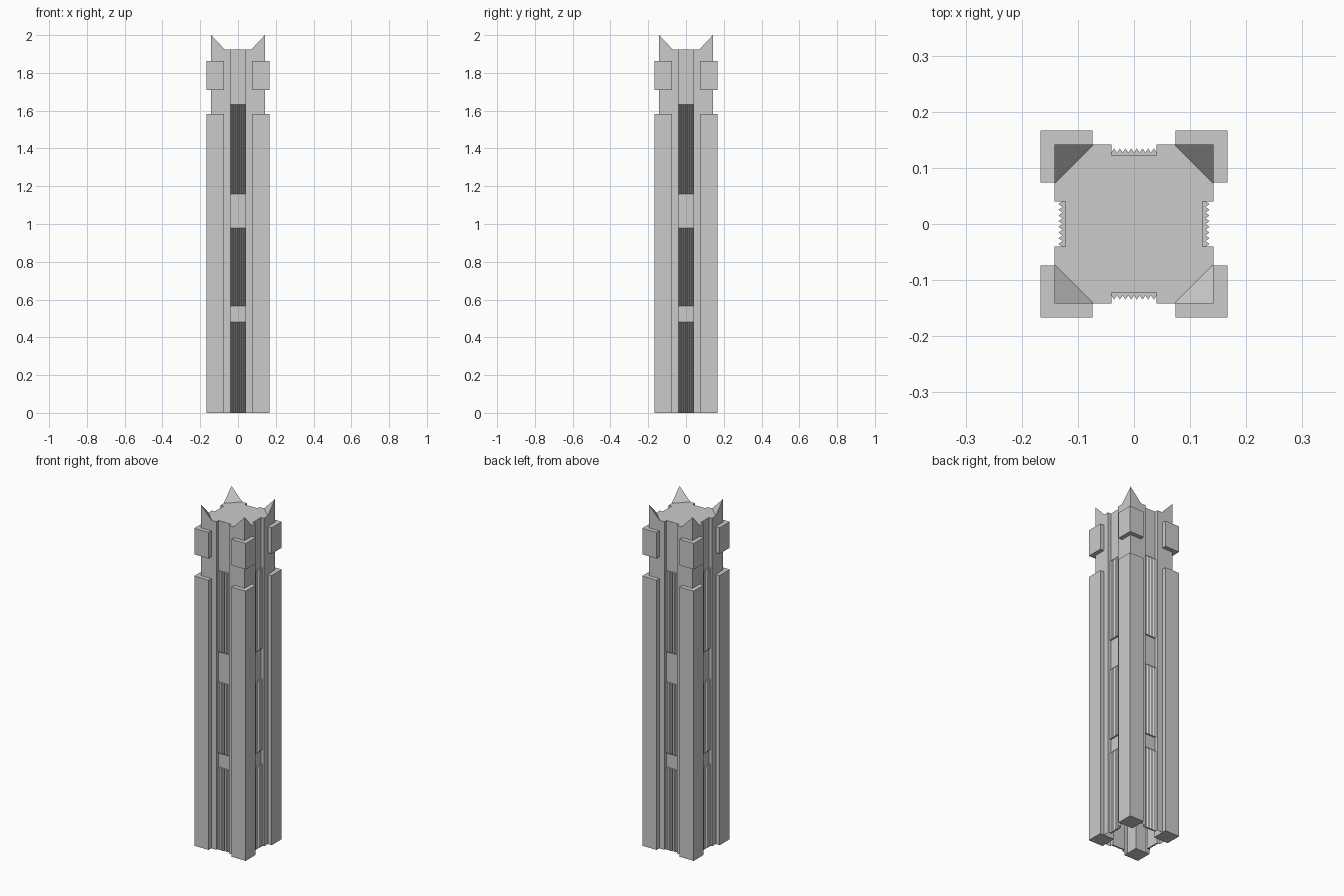
import bpy, bmesh
from math import pi
from mathutils import Matrix

if "Cube" in bpy.data.objects:
    bpy.data.objects.remove(bpy.data.objects["Cube"])

stone = bpy.data.materials.new("grey stone")
stone.use_nodes = True
GREY = (0.6, 0.6, 0.6, 1)
stone.diffuse_color = GREY
stone.node_tree.nodes["Principled BSDF"].inputs["Base Color"].default_value = GREY

CORE, FLOOR, NOTCH = 0.142, 0.1225, 0.0405   # core half width, groove floor, groove half width
INNER, OUTER = 0.074, 0.167                  # corner pier extents
ROOF, PEAK = 1.925, 2.0


def finish(name, bm):
    bmesh.ops.recalc_face_normals(bm, faces=bm.faces)
    mesh = bpy.data.meshes.new(name)
    bm.to_mesh(mesh)
    bm.free()
    mesh.materials.append(stone)
    obj = bpy.data.objects.new(name, mesh)
    bpy.context.collection.objects.link(obj)
    return obj


def prism(bm, outline, z0, z1, bottom=True):
    low = [bm.verts.new((x, y, z0)) for x, y in outline]
    high = [bm.verts.new((x, y, z1)) for x, y in outline]
    n = len(outline)
    for i in range(n):
        j = (i + 1) % n
        bm.faces.new((low[i], low[j], high[j], high[i]))
    bm.faces.new(high)
    if bottom:
        bm.faces.new(low[::-1])


def four_way(name, build):
    """Repeat a part around the four sides of the tower."""
    for i, side in enumerate(("front", "right", "back", "left")):
        bm = bmesh.new()
        build(bm)
        bm.transform(Matrix.Rotation(-i * pi / 2, 4, "Z"))
        finish(f"{name}_{side}", bm)


# Grooved core, open underneath
side = [(-CORE, -CORE), (-NOTCH, -CORE), (-NOTCH, -FLOOR), (NOTCH, -FLOOR), (NOTCH, -CORE)]
outline = []
for _ in range(4):
    outline += side
    side = [(-y, x) for x, y in side]
core = bmesh.new()
prism(core, outline, 0, ROOF, bottom=False)
finish("tower_core", core)

# Corner piers and the blocks above them
pier = [(INNER, -OUTER), (OUTER, -OUTER), (OUTER, -INNER), (INNER, -INNER)]
four_way("corner_pier", lambda bm: prism(bm, pier, 0, 1.583))
four_way("corner_block", lambda bm: prism(bm, pier, 1.71, 1.863))


# Pointed roof corners
def spike(bm):
    half = CORE / 2
    a, b, c, d = [bm.verts.new(p) for p in (
        (CORE, -CORE, ROOF), (half, -CORE, ROOF), (CORE, -half, ROOF), (CORE, -CORE, PEAK))]
    for tri in ((a, b, d), (a, c, d), (b, c, d)):
        bm.faces.new(tri)


four_way("roof_spike", spike)

# Ribbed window strips standing in the grooves
TEETH, VALLEY, TIP = 8, 0.1275, 0.1345
step = NOTCH / TEETH
ribs = [(-NOTCH + i * step, -(TIP if i % 2 else VALLEY)) for i in range(2 * TEETH + 1)]
ribs += [(NOTCH, -FLOOR), (-NOTCH, -FLOOR)]
for level, z0, z1 in (("lower", 0, 0.48), ("middle", 0.565, 0.98), ("upper", 1.16, 1.633)):
    four_way(f"{level}_ribbed_strip", lambda bm: prism(bm, ribs, z0, z1))
